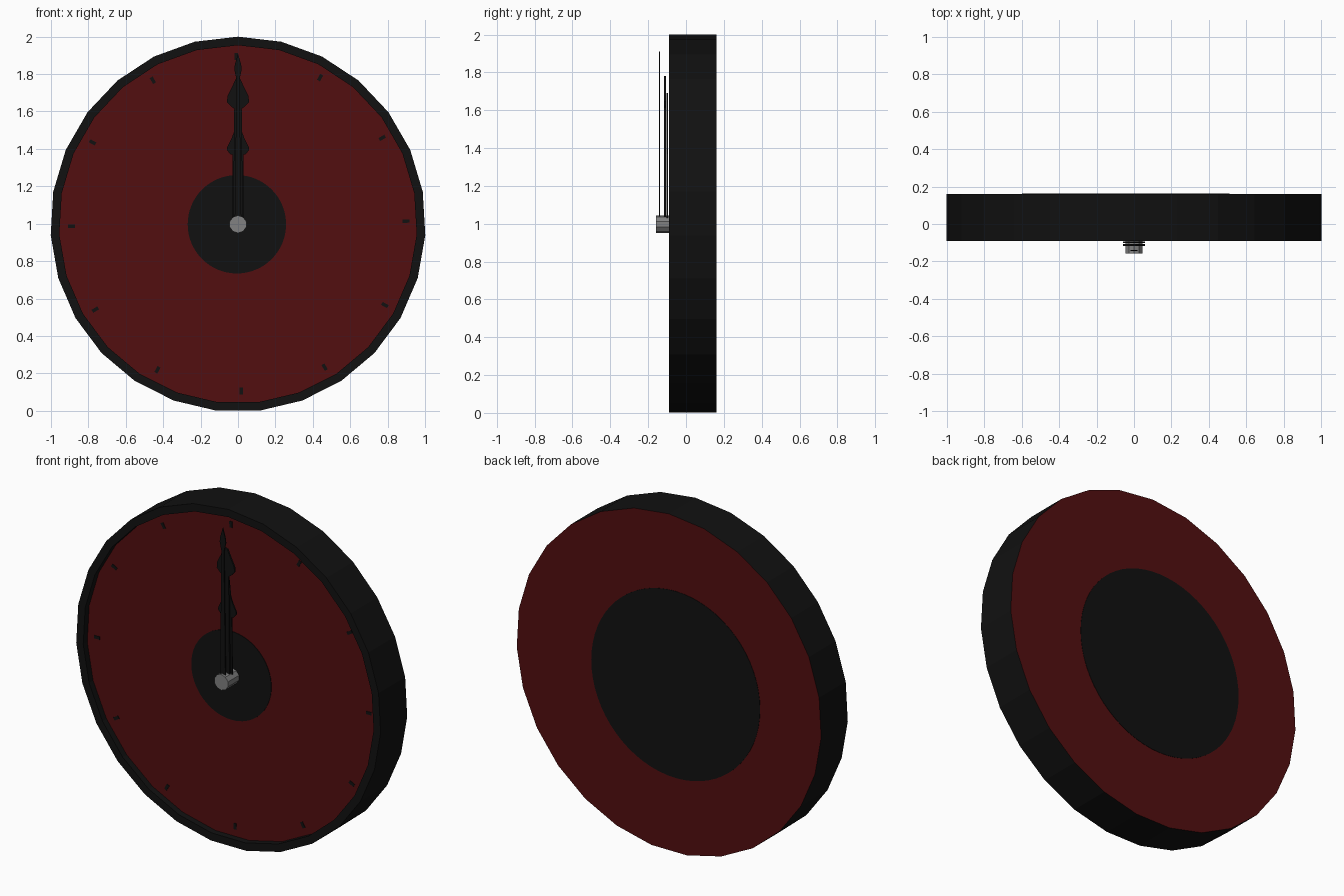
import bpy, bmesh, math

if "Cube" in bpy.data.objects:
    bpy.data.objects.remove(bpy.data.objects["Cube"])

CZ = 0.997      # height of the dial centre
SIDES = 27
FACE_Y = -0.052


def material(name, rgb):
    m = bpy.data.materials.new(name)
    m.diffuse_color = (*rgb, 1)
    m.use_nodes = True
    m.node_tree.nodes["Principled BSDF"].inputs["Base Color"].default_value = m.diffuse_color
    return m


black = material("black", (0.0055, 0.0055, 0.0055))
red = material("dark red", (0.085, 0.0045, 0.005))
grey = material("grey", (0.22, 0.22, 0.22))


def finish(bm, name, mats):
    bmesh.ops.recalc_face_normals(bm, faces=bm.faces[:])
    me = bpy.data.meshes.new(name)
    bm.to_mesh(me)
    bm.free()
    for m in mats:
        me.materials.append(m)
    ob = bpy.data.objects.new(name, me)
    bpy.context.collection.objects.link(ob)
    return ob


def ring(bm, n, r, y, cx=0, cz=CZ):
    return [bm.verts.new((cx + r * math.sin(2 * math.pi * i / n), y,
                          cz + r * math.cos(2 * math.pi * i / n))) for i in range(n)]


def lathe(name, n, profile, mats, cx=0, cap_index=0):
    """Spin (radius, y) points about the dial axis and cap both ends."""
    bm = bmesh.new()
    rings = [ring(bm, n, r, y, cx) for r, y in profile]
    for a, b in zip(rings, rings[1:]):
        for i in range(n):
            j = (i + 1) % n
            bm.faces.new((a[i], a[j], b[j], b[i]))
    for end in (rings[0], rings[-1]):
        bm.faces.new(end).material_index = cap_index
    return finish(bm, name, mats)


def plate(name, pts, y0, y1, mat):
    """Extrude an (x, z) outline between two depths."""
    bm = bmesh.new()
    f = bm.faces.new([bm.verts.new((x, y0, z)) for x, z in pts])
    ext = bmesh.ops.extrude_face_region(bm, geom=[f])
    for v in ext["geom"]:
        if isinstance(v, bmesh.types.BMVert):
            v.co.y = y1
    return finish(bm, name, [mat])


def hand(name, half, y0, y1):
    """Mirror a right-hand half outline; points end at the tip on x = 0."""
    left = [(-x, z) for x, z in reversed(half) if x > 0]
    return plate(name, half + left, y0, y1, black)


# Clock body: black rim and side, red recessed front and red back
lathe("clock_body", SIDES,
      [(1.003, 0.16), (1.003, -0.09), (0.957, -0.09), (0.957, FACE_Y)],
      [black, red], cap_index=1)

# Dark centre discs on the front and back
lathe("front_centre_disc", 64, [(0.263, FACE_Y + 0.002), (0.263, FACE_Y - 0.003)],
      [black], cx=-0.006)
lathe("back_centre_disc", 64, [(0.555, 0.158), (0.555, 0.162)], [black], cx=-0.045)

# Hour marks, turned very slightly clockwise off the vertical
for k in range(12):
    a = math.radians(30 * k - 0.9)
    s, c = math.sin(a), math.cos(a)
    pts = [(0.004 + r * s + t * c, 1.0 + r * c - t * s)
           for r, t in ((0.876, -0.009), (0.876, 0.009), (0.912, 0.009), (0.912, -0.009))]
    plate(f"hour_mark_{k}", pts, FACE_Y + 0.002, FACE_Y - 0.003, black)

# Hands, stacked from the dial outwards
hand("hour_hand", [(0.032, 1.0), (0.03, 1.37), (0.04, 1.37), (0.06, 1.395), (0.058, 1.41),
                   (0.035, 1.455), (0.022, 1.49), (0, 1.69)], -0.094, -0.102)
hand("minute_hand", [(0.026, 1.0), (0.02, 1.615), (0.035, 1.625), (0.058, 1.65),
                     (0.057, 1.68), (0.03, 1.735), (0.012, 1.775), (0, 1.78)],
     -0.107, -0.117)
hand("second_hand", [(0.018, 1.0), (0.008, 1.77), (0.02, 1.825), (0.017, 1.85),
                     (0, 1.91)], -0.138, -0.144)

# Hub pin
lathe("hub_pin", 10, [(0.047, FACE_Y), (0.047, -0.158)], [grey])
